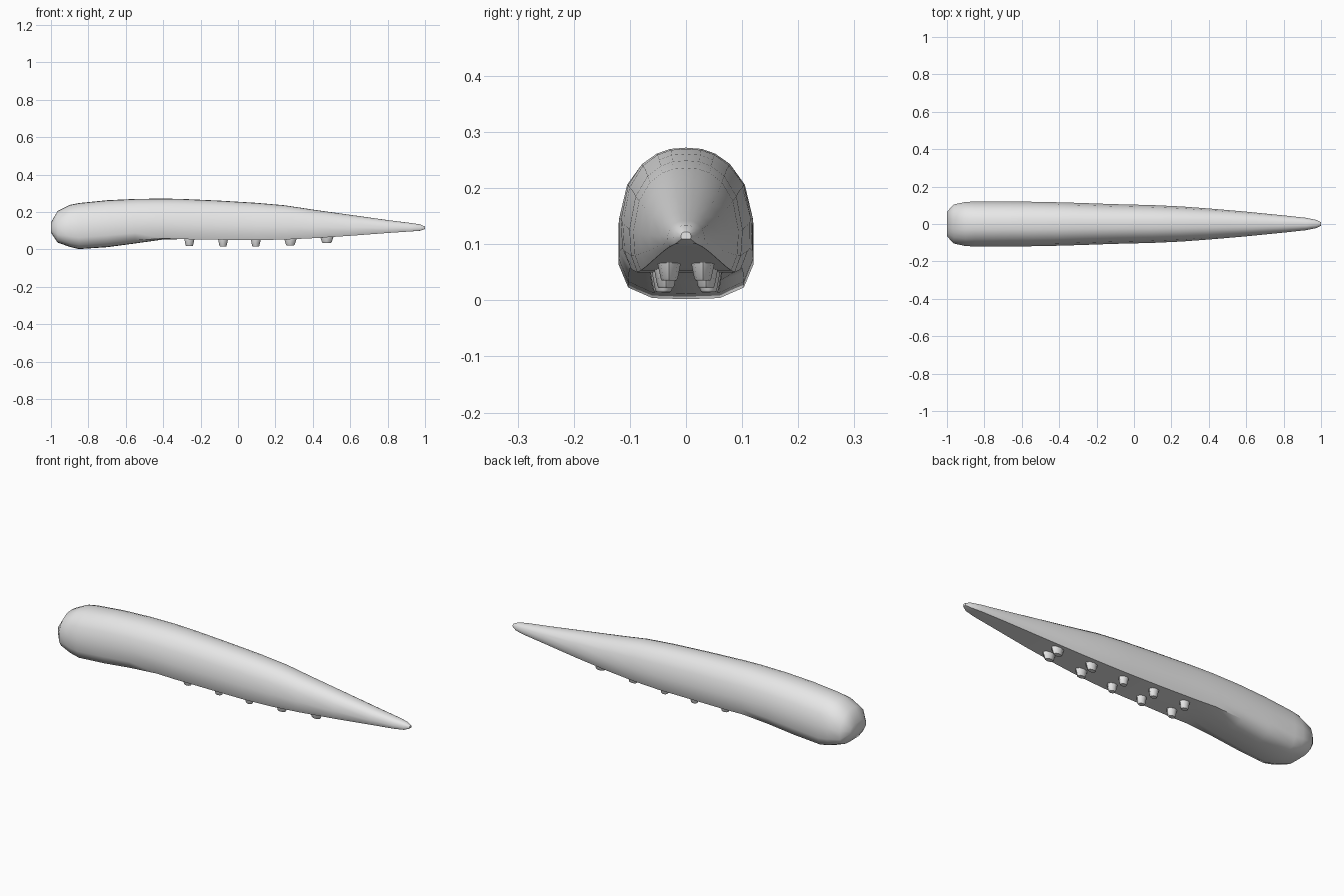
import bpy, bmesh, math

if "Cube" in bpy.data.objects:
    bpy.data.objects.remove(bpy.data.objects["Cube"])

grey = bpy.data.materials.new("pale_grey")
grey.diffuse_color = (0.8, 0.8, 0.8, 1)
grey.use_nodes = True
grey.node_tree.nodes["Principled BSDF"].inputs["Base Color"].default_value = grey.diffuse_color


def finish(name, bm, angle):
    bmesh.ops.recalc_face_normals(bm, faces=bm.faces)
    mesh = bpy.data.meshes.new(name)
    bm.to_mesh(mesh)
    bm.free()
    mesh.materials.append(grey)
    ob = bpy.data.objects.new(name, mesh)
    bpy.context.collection.objects.link(ob)
    bpy.ops.object.select_all(action='DESELECT')
    ob.select_set(True)
    bpy.context.view_layer.objects.active = ob
    bpy.ops.object.shade_smooth_by_angle(angle=math.radians(angle))
    return ob


def loft(bm, rings):
    rows = [[bm.verts.new(p) for p in ring] for ring in rings]
    n = len(rows[0])
    for a, b in zip(rows, rows[1:]):
        for i in range(n):
            bm.faces.new((a[i], a[(i + 1) % n], b[(i + 1) % n], b[i]))
    bm.faces.new(rows[0])
    bm.faces.new(rows[-1])


# Half cross-sections, (width, height) from 0 to 1: rounded head, flat-bellied tail
ROUND = [(0, 0), (.5, .008), (.86, .085), (1, .25), (1, .5), (.88, .74),
         (.67, .88), (.45, .955), (.25, .99), (0, 1)]
FLAT = [(0, 0), (.45, 0), (.86, 0), (.97, .15), (1, .38), (.89, .68),
        (.68, .86), (.45, .95), (.24, .99), (0, 1)]

# Body stations: x, bottom, top, half width, flatness of belly
STATIONS = [
    (-1.0, .09, .145, .065, 0), (-.965, .037, .205, .104, 0),
    (-.90, .014, .238, .118, 0), (-.85, .002, .248, .120, 0),
    (-.7, .012, .263, .120, 0), (-.55, .032, .270, .119, .15),
    (-.4, .053, .272, .116, .7), (-.3, .055, .270, .113, 1),
    (-.1, .052, .261, .106, 1), (.1, .050, .249, .101, 1),
    (.25, .053, .236, .094, 1), (.4, .060, .213, .083, 1),
    (.6, .073, .185, .066, 1), (.8, .088, .157, .046, 1),
    (.92, .096, .142, .033, 1), (.975, .100, .134, .022, .8),
    (1.0, .109, .122, .009, .5)]


def section(x, bottom, top, half, flat):
    side = [((a + (c - a) * flat) * half,
             bottom + (b + (d - b) * flat) * (top - bottom))
            for (a, b), (c, d) in zip(ROUND, FLAT)]
    return ([(x, y, z) for y, z in side]
            + [(x, -y, z) for y, z in side[-2:0:-1]])


bm = bmesh.new()
loft(bm, [section(*s) for s in STATIONS])
finish("body", bm, 50)

# Five pairs of stubby tapered feet: x, y, sole height, belly height, size
FEET = [(-.26, .045, .018, .056, .021), (-.08, .043, .015, .052, .020),
        (.095, .040, .015, .050, .020), (.28, .036, .022, .055, .025),
        (.475, .030, .035, .066, .027)]
for number, (x, y, sole, belly, r) in enumerate(FEET, 1):
    for side, label in ((-1, "front"), (1, "back")):
        rings = []
        for z, scale in ((belly + .012, 1.4), (belly, 1.3),
                         (sole + .004, .95), (sole, .8)):
            rings.append([(x + r * scale * math.cos(k * math.pi / 4),
                           side * y + .016 * scale * math.sin(k * math.pi / 4), z)
                          for k in range(8)])
        bm = bmesh.new()
        loft(bm, rings)
        finish(f"foot_{label}_{number}", bm, 50)
